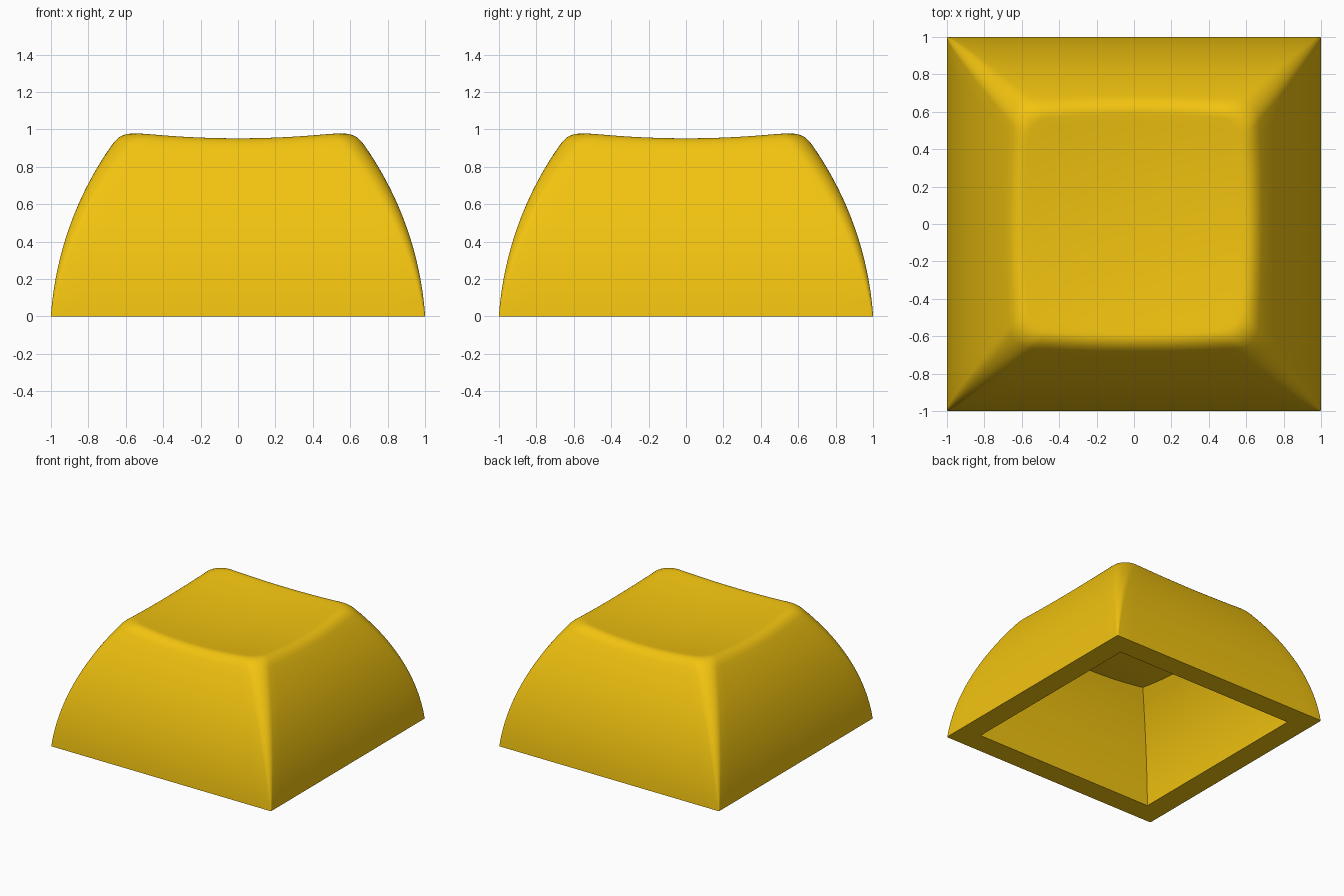
import bpy, bmesh, math
from mathutils import Vector

if "Cube" in bpy.data.objects:
    bpy.data.objects.remove(bpy.data.objects["Cube"])

WALL = 0.18                      # shell thickness
CX, CZ, R = -0.805, -0.126, 1.81  # centre and radius of the curved side profile


def side(z, off):
    """Half width of the cap at height z, offset inwards by off."""
    return CX + math.sqrt((R - off) ** 2 - (z - CZ) ** 2)


def dish(x, y, off):
    """Height of the hollowed top."""
    return 0.914 - off + 0.11 * (x * x + y * y)


def square_point(quadrant, kind, s, z, off):
    """Point of the rounded square cross-section at height z."""
    w = side(z, off)
    r = 0.0 if off else 0.008 + 0.12 * z
    if kind == "flat":
        p = Vector((w, s * (w - r), z))
    else:
        a = s * math.pi / 2
        p = Vector((w - r + r * math.cos(a), w - r + r * math.sin(a), z))
    c, n = [(1, 0), (0, 1), (-1, 0), (0, -1)][quadrant]
    return Vector((p.x * c - p.y * n, p.x * n + p.y * c, z))


FLAT, ARC, LEVELS = 16, 8, 20
SAMPLES = [(q, k, s) for q in range(4) for k, s in
           [("flat", -1 + 2 * i / FLAT) for i in range(FLAT)] +
           [("arc", i / ARC) for i in range(ARC)]]


def column(sample, off, fillet):
    """Path from the bottom edge, up the side, over the rim to near the centre."""
    z = 0.9 - off
    for _ in range(12):
        rim = square_point(*sample, z, off)
        z = dish(rim.x, rim.y, off)
    top = z - fillet
    pts = [square_point(*sample, top * i / LEVELS, off) for i in range(LEVELS + 1)]
    k = 1 - fillet / 0.66
    inset = Vector((rim.x * k, rim.y * k, dish(rim.x * k, rim.y * k, off)))
    if fillet:
        a = pts[-1]
        for i in range(1, 9):
            t = i / 8
            pts.append(a * (1 - t) ** 2 + rim * 2 * t * (1 - t) + inset * t * t)
    for i in range(1, 12):
        x, y = inset.x * (1 - i / 12), inset.y * (1 - i / 12)
        pts.append(Vector((x, y, dish(x, y, off))))
    return pts


bm = bmesh.new()


def skin(off, fillet):
    cols = [[bm.verts.new(p) for p in column(s, off, fillet)] for s in SAMPLES]
    for i, a in enumerate(cols):
        b = cols[(i + 1) % len(cols)]
        for j in range(len(a) - 1):
            bm.faces.new((a[j], b[j], b[j + 1], a[j + 1]))
    centre = bm.verts.new((0, 0, dish(0, 0, off)))
    for i, a in enumerate(cols):
        bm.faces.new((a[-1], cols[(i + 1) % len(cols)][-1], centre))
    return [c[0] for c in cols]


# Outer skin, hollow inside and the flat bottom rim joining them
outer = skin(0.0, 0.06)
inner = skin(WALL, 0.0)
for i in range(len(outer)):
    j = (i + 1) % len(outer)
    bm.faces.new((outer[i], inner[i], inner[j], outer[j]))
bmesh.ops.remove_doubles(bm, verts=bm.verts, dist=0.0003)
bmesh.ops.recalc_face_normals(bm, faces=bm.faces)

mesh = bpy.data.meshes.new("keycap")
bm.to_mesh(mesh)
bm.free()
cap = bpy.data.objects.new("keycap", mesh)
bpy.context.collection.objects.link(cap)

yellow = bpy.data.materials.new("yellow")
yellow.diffuse_color = (0.89, 0.55, 0.005, 1)
yellow.use_nodes = True
yellow.node_tree.nodes["Principled BSDF"].inputs["Base Color"].default_value = yellow.diffuse_color
mesh.materials.append(yellow)

bpy.context.view_layer.objects.active = cap
cap.select_set(True)
bpy.ops.object.shade_smooth_by_angle(angle=math.radians(32))
